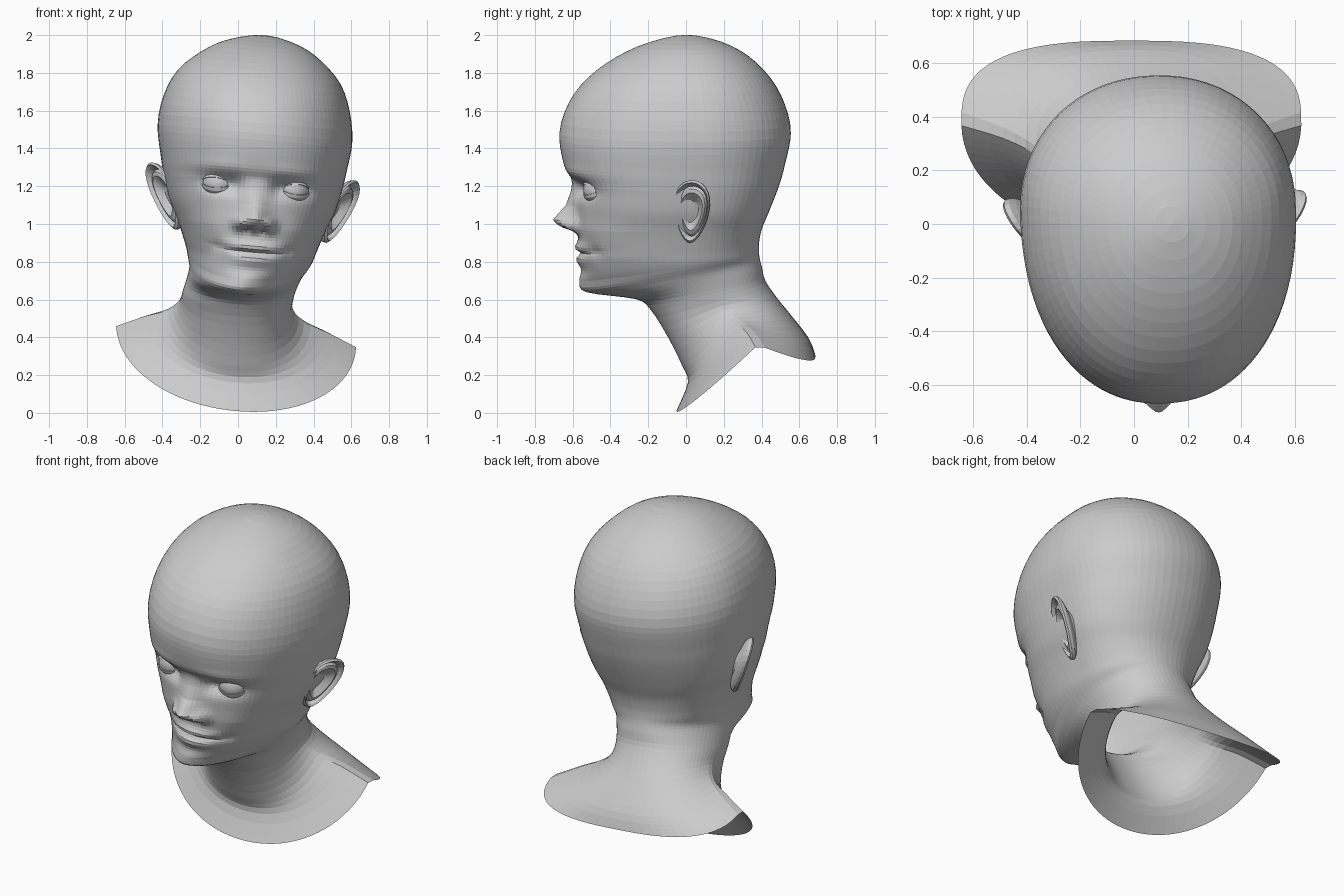
import bpy, bmesh
from math import sin, cos, pi, exp

if "Cube" in bpy.data.objects:
    bpy.data.objects.remove(bpy.data.objects["Cube"])

# Cross-sections, crown to shoulder rim:
# front y,z | half width, side y,z | back y,z
RINGS = [
    (0.00, 2.00, 0.00, 0.00, 2.00, 0.00, 2.00),
    (-.20, 1.957, .185, 0.00, 1.962, .19, 1.962),
    (-.37, 1.88, .315, .02, 1.89, .335, 1.885),
    (-.52, 1.77, .43, .04, 1.78, .45, 1.77),
    (-.62, 1.64, .492, .05, 1.64, .525, 1.63),
    (-.67, 1.48, .515, .05, 1.48, .555, 1.48),
    (-.645, 1.31, .49, .05, 1.31, .52, 1.30),
    (-.597, 1.22, .47, .05, 1.21, .487, 1.19),
    (-.585, 1.10, .44, .04, 1.10, .44, 1.07),
    (-.575, 0.98, .395, .03, 1.00, .403, 0.98),
    (-.562, 0.82, .352, .03, .89, .388, .91),
    (-.555, 0.70, .325, .03, .81, .386, .86),
    (-.525, 0.64, .300, .03, .75, .390, .82),
    (-.27, 0.605, .292, .08, .69, .402, .77),
    (-.19, 0.55, .292, .13, .63, .42, .70),
    (-.10, 0.41, .30, .20, .57, .48, .61),
    (-.02, 0.25, .36, .27, .52, .56, .51),
    (.01, 0.16, .48, .33, .48, .65, .39),
    (-.05, 0.01, .635, .38, .415, .685, .30),
]
STEPS = [3] * 5 + [5, 6, 8, 9, 10, 8, 4, 4] + [3] * 5
HALF = 44
# Roundness of the front and back of the sections, by section number
FRONT_P = [(0, .92), (5, .92), (7, .84), (9, .88), (10, .97), (11, 1.10), (12, 1.12),
           (13, 1.0), (15, .92), (18, .98)]
BACK_P = [(0, .96), (13, .94), (16, .88), (18, .72)]

# Nose ridge: z, height
NOSE = [(.94, 0), (.962, .022), (.985, .09), (1.02, .128), (1.05, .10),
        (1.10, .05), (1.18, .018), (1.25, 0)]
# Face bumps: x, z, x spread, z spread, outward amount
BUMPS = [
    (.20, 1.20, .085, .045, -.042), (.115, 1.195, .04, .045, -.026),  # eye sockets
    (.20, 1.29, .12, .035, .006),                                     # brow
    (.078, 1.0, .036, .036, .050), (.042, .965, .02, .014, -.020),    # nostrils
    (.24, .97, .10, .08, .012),                                       # cheek
    (.19, .865, .03, .04, -.012),                                     # mouth corner
]


def lerp_table(table, z):
    for (a, ha), (b, hb) in zip(table, table[1:]):
        if a <= z <= b:
            return ha + (hb - ha) * (z - a) / (b - a)
    return 0


def gauss(d, s):
    return exp(-(d / s) ** 2)


def face_relief(x, z):
    a = abs(x)
    d = lerp_table(NOSE, z) * gauss(a, .068)
    for bx, bz, sx, sz, amt in BUMPS:
        d += amt * gauss(a - bx, sx) * gauss(z - bz, sz)
    # lips follow a slight smile
    m = z - .845 - .6 * x * x
    d += .022 * gauss(m - .03, .026) * gauss(a, .14)
    d += .020 * gauss(m + .035, .03) * gauss(a, .12)
    d -= .022 * gauss(m, .012) * gauss(a, .15)
    d -= .006 * gauss(z - .755, .03) * gauss(a, .12)
    d += .010 * gauss(z - .69, .04) * gauss(a, .10)
    return d


def pose(x, y, z):
    """Lean and turn the head slightly to one side."""
    t = min(1, max(0, (z - .55) / .3))
    k = t * t * (3 - 2 * t)
    top = max(0, z - 1.5) / .5
    return (x - .01 + k * (.072 - .03 * y) + .03 * max(0, z - .8) / .7 + .03 * top * top,
            y + .03 * x * k, z - .088 * x)


def catmull(a, b, c, d, t):
    return [.5 * (2 * q + (r - p) * t + (2 * p - 5 * q + 4 * r - s) * t * t
                  + (3 * q - p - 3 * r + s) * t ** 3)
            for p, q, r, s in zip(a, b, c, d)]


def grid_object(name, rows, closed):
    bm = bmesh.new()
    vr = [[bm.verts.new(pose(*p)) for p in row] for row in rows]
    n = len(vr[0])
    for r0, r1 in zip(vr, vr[1:]):
        for i in range(n if closed else n - 1):
            j = (i + 1) % n
            bm.faces.new((r0[i], r1[i], r1[j], r0[j]))
    bmesh.ops.remove_doubles(bm, verts=bm.verts, dist=1e-5)
    bmesh.ops.recalc_face_normals(bm, faces=bm.faces)
    me = bpy.data.meshes.new(name)
    bm.to_mesh(me)
    bm.free()
    ob = bpy.data.objects.new(name, me)
    bpy.context.collection.objects.link(ob)
    return ob


def ring_points(ring, index):
    fy, fz, w, sy, sz, by, bz = ring
    half = []
    for i in range(HALF + 1):
        th = pi * (i / HALF) ** 1.35
        front = th < pi / 2
        p = lerp_table(FRONT_P if front else BACK_P, index)
        c, s = abs(cos(th)) ** p, max(0, sin(th)) ** p
        ey, ez = (fy, fz) if front else (by, bz)
        x, y, z = w * s, sy + (ey - sy) * c, sz + (ez - sz) * c
        if y < -.2 and front:
            y -= face_relief(x, z) * min(1, (-.2 - y) / .15)
        half.append((x, y, z))
    return half + [(-x, y, z) for x, y, z in half[-2:0:-1]]


# Head, neck and shoulder piece as one open skin
f = RINGS[1]
before = (f[5], f[6], -f[2], f[3], f[4], f[0], f[1])
ctrl = [before] + RINGS + [RINGS[-1]]
rows = []
for i, n in enumerate(STEPS):
    for k in range(n):
        rows.append(ring_points(catmull(*ctrl[i:i + 4], k / n), i + k / n))
rows.append(ring_points(RINGS[-1], len(STEPS)))
grid_object("head_and_neck", rows, True)

# Ear section: radius fraction, outward offset
EAR = [(.02, -.022), (.30, -.022), (.46, -.004), (.60, .012), (.72, .006), (.80, -.008),
       (.86, .010), (.93, .020), (1.0, .010), (.98, -.008), (.86, -.022), (.60, -.04), (.45, -.09)]

for side, label in ((1, "right"), (-1, "left")):
    # Ears
    rows = []
    for r, n in EAR:
        row = []
        for i in range(28):
            a = 2 * pi * i / 28
            v = .172 * r * sin(a)
            u = .09 * r * cos(a) * (1 + .28 * sin(a)) + .03 * v
            row.append((side * (.458 + .38 * v + .62 * u + n), .018 + u - .3 * n, 1.107 + v))
        rows.append(row)
    grid_object("ear_" + label, rows, True)

    # Eyes
    ex, ey, ez, er = side * .197, -.464, 1.20, .085

    def on_eye(phi, e, r):
        phi += side * .3
        return (ex + er * r * sin(phi) * cos(e), ey - er * r * cos(phi) * cos(e), ez + er * r * sin(e))

    grid_object("eyeball_" + label,
                [[on_eye(-1.5 + 3 * i / 16, -.6 + 1.2 * j / 10, 1) for i in range(17)]
                 for j in range(11)], False)
    # Eyelids
    for lid, sgn, e0 in (("upper", 1, .33), ("lower", -1, .30)):
        rows = []
        for de, r in ((0, .98), (0, 1.06), (.2, 1.07), (.4, 1.02), (.75, .86)):
            row = []
            for i in range(15):
                phi = -1.3 + 2.6 * i / 14
                row.append(on_eye(phi, sgn * (e0 * cos(phi * 1.2) + de), r))
            rows.append(row)
        grid_object(lid + "_eyelid_" + label, rows, False)
